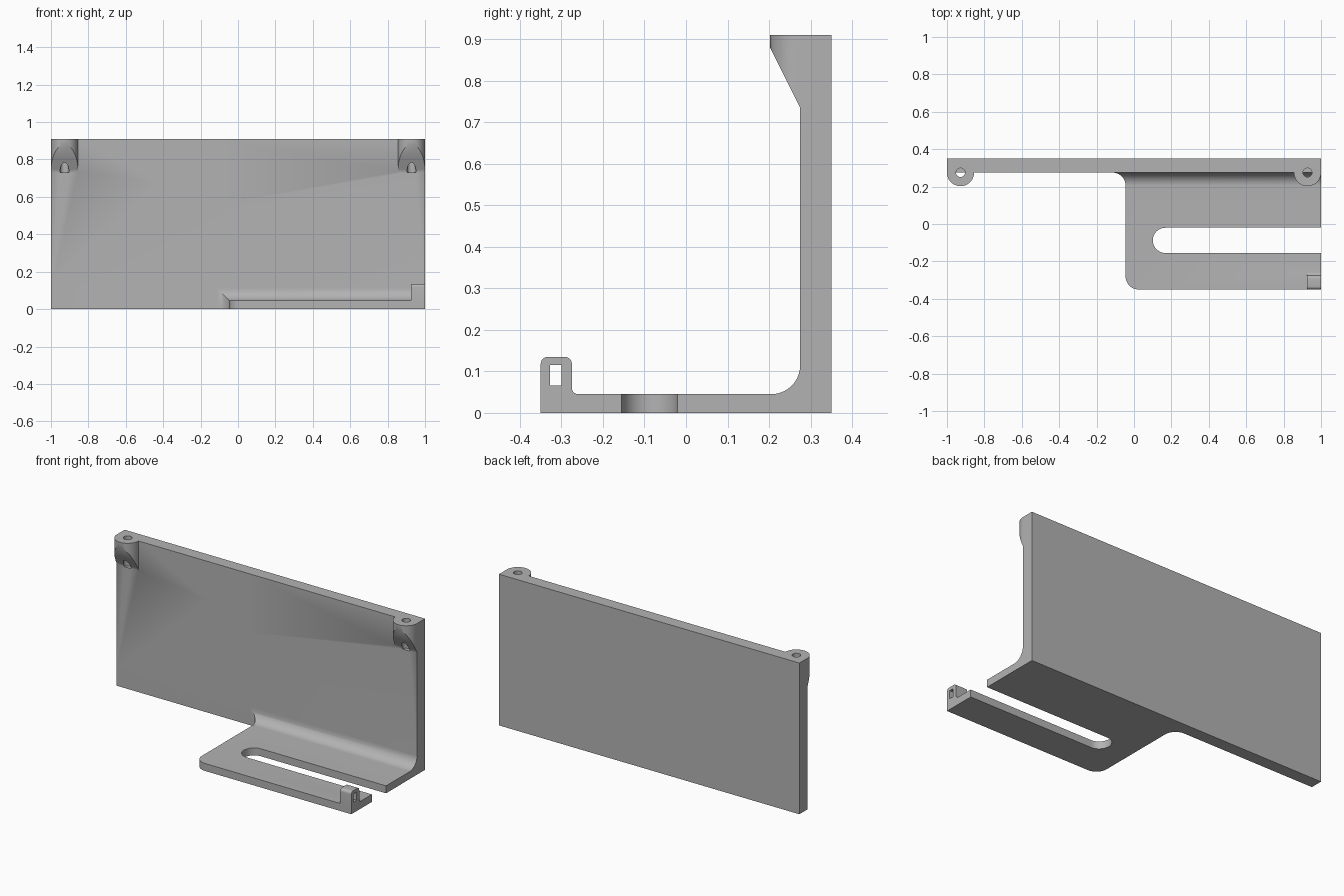
import bpy
import bmesh
from math import cos, sin, radians

if "Cube" in bpy.data.objects:
    bpy.data.objects.remove(bpy.data.objects["Cube"], do_unlink=True)

GREY = (0.45, 0.45, 0.45, 1)
mat = bpy.data.materials.new("plain grey")
mat.use_nodes = True
mat.diffuse_color = GREY
mat.node_tree.nodes["Principled BSDF"].inputs["Base Color"].default_value = GREY


def arc(cx, cy, r, start, end, steps=16):
    """Points along an arc, angles in degrees."""
    angles = [radians(start + (end - start) * i / steps) for i in range(steps + 1)]
    return [(cx + r * cos(a), cy + r * sin(a)) for a in angles]


def prism(name, points, axis, low, high):
    """Extrude an outline along x (points are y, z) or along z (points are x, y)."""
    bm = bmesh.new()
    place = (lambda p, t: (t, *p)) if axis == "x" else (lambda p, t: (*p, t))
    face = bm.faces.new([bm.verts.new(place(p, low)) for p in points])
    made = bmesh.ops.extrude_face_region(bm, geom=[face])["geom"]
    shift = (high - low, 0, 0) if axis == "x" else (0, 0, high - low)
    bmesh.ops.translate(bm, vec=shift, verts=[g for g in made if isinstance(g, bmesh.types.BMVert)])
    bmesh.ops.recalc_face_normals(bm, faces=bm.faces)
    mesh = bpy.data.meshes.new(name)
    bm.to_mesh(mesh)
    bm.free()
    mesh.materials.append(mat)
    obj = bpy.data.objects.new(name, mesh)
    bpy.context.collection.objects.link(obj)
    return obj


def combine(target, tool, operation):
    """Apply a boolean and discard the tool."""
    mod = target.modifiers.new("combine", "BOOLEAN")
    mod.operation, mod.solver, mod.object = operation, "EXACT", tool
    bpy.context.view_layer.objects.active = target
    bpy.ops.object.modifier_apply(modifier=mod.name)
    bpy.data.objects.remove(tool, do_unlink=True)


# Wall and shelf: filleted L profile trimmed by the plan outline
bracket = prism("bracket", [(0.35, 0), (0.35, 0.91), (0.275, 0.91)]
                + arc(0.205, 0.115, 0.07, 0, -90) + [(-0.4, 0.045), (-0.4, 0)], "x", -1, 1)
plan = prism("plan_outline", [(-1.1, 0.4), (-1.1, 0.275)]
             + arc(-0.115, 0.205, 0.07, 90, 0)
             + arc(0.025, -0.28, 0.07, 180, 270)
             + [(1.1, -0.35), (1.1, -0.155)]
             + arc(0.168, -0.0875, 0.0675, 270, 90, 24)
             + [(1.1, -0.02), (1.1, 0.4)], "z", -0.1, 1)
combine(bracket, plan, "INTERSECT")

# Rounded clip with a rectangular opening at the shelf corner
clip = prism("clip", [(-0.35, 0.02), (-0.26, 0.02)]
             + arc(-0.26, 0.06, 0.015, 270, 180, 6)
             + arc(-0.292, 0.118, 0.017, 0, 90, 6)
             + arc(-0.333, 0.118, 0.017, 90, 180, 6), "x", 0.925, 1)
opening = prism("clip_opening", [(-0.328, 0.066), (-0.3, 0.066), (-0.3, 0.115), (-0.328, 0.115)],
                "x", 0.8, 1.1)
combine(clip, opening, "DIFFERENCE")
combine(bracket, clip, "UNION")

# Screw bosses with sloping undersides and blind holes
for side in (-1, 1):
    cx = side * 0.9275
    boss = prism("screw_boss", arc(cx, 0.275, 0.0725, 180, 360, 32)
                 + [(cx + 0.0725, 0.31), (cx - 0.0725, 0.31)], "z", 0.6, 0.91)
    wedge = prism("boss_slope", [(0.1, 1), (0.1, 0.88), (0.2025, 0.88), (0.275, 0.735),
                                 (0.4, 0.735), (0.4, 1)], "x", cx - 0.2, cx + 0.2)
    combine(boss, wedge, "INTERSECT")
    combine(bracket, boss, "UNION")
    hole = prism("screw_hole", arc(cx, 0.275, 0.024, 0, 345, 23), "z", 0.73, 1)
    combine(bracket, hole, "DIFFERENCE")

# Smooth the fillets, keep the edges sharp
bpy.ops.object.select_all(action="DESELECT")
bracket.select_set(True)
bpy.context.view_layer.objects.active = bracket
bpy.ops.object.shade_smooth_by_angle(angle=radians(30))
